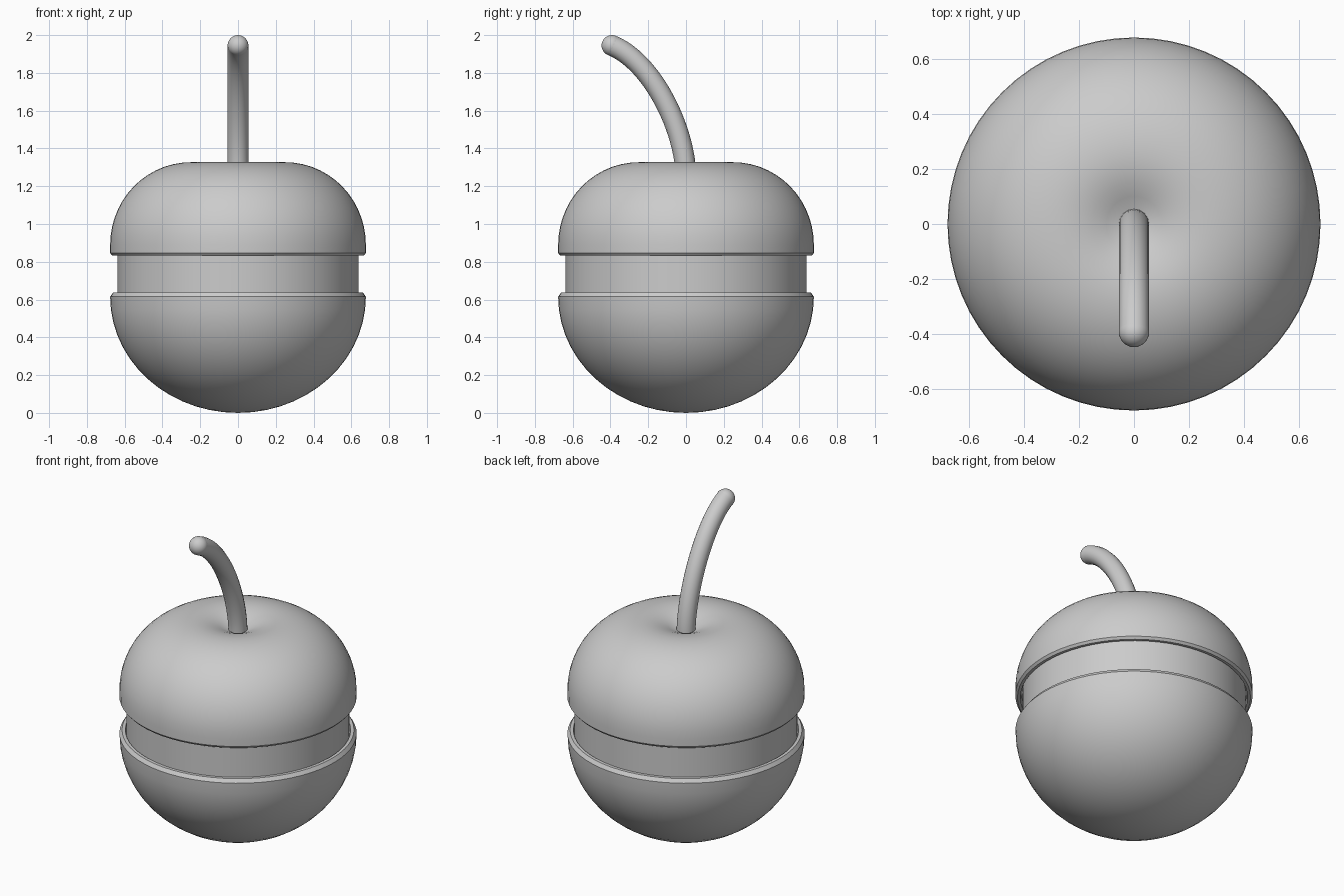
import bpy, bmesh, math
from mathutils import Vector

if "Cube" in bpy.data.objects:
    bpy.data.objects.remove(bpy.data.objects["Cube"])

SEG = 64


def lathe(name, profile):
    """Spin an (r, z) profile around the z axis."""
    bm = bmesh.new()
    verts = [bm.verts.new((r, 0, z)) for r, z in profile]
    edges = [bm.edges.new(p) for p in zip(verts, verts[1:])]
    bmesh.ops.spin(bm, geom=verts + edges, cent=(0, 0, 0), axis=(0, 0, 1),
                   angle=math.tau, steps=SEG, use_merge=True)
    bmesh.ops.remove_doubles(bm, verts=bm.verts, dist=1e-4)
    bmesh.ops.recalc_face_normals(bm, faces=bm.faces)
    mesh = bpy.data.meshes.new(name)
    bm.to_mesh(mesh)
    bm.free()
    ob = bpy.data.objects.new(name, mesh)
    bpy.context.collection.objects.link(ob)
    smooth(ob)
    return ob


def smooth(ob):
    bpy.ops.object.select_all(action='DESELECT')
    ob.select_set(True)
    bpy.context.view_layer.objects.active = ob
    bpy.ops.object.shade_smooth_by_angle(angle=math.radians(30))


def arc(cr, cz, a, b, start, end, n=14):
    """Elliptical arc in the (r, z) plane, angles in degrees."""
    return [(cr + a * math.cos(math.radians(t)), cz + b * math.sin(math.radians(t)))
            for t in (start + (end - start) * i / n for i in range(n + 1))]


# Lower bowl with bevelled rim
lathe("lower_bowl", arc(0, 0.615, 0.677, 0.615, -90, 0)
      + [(0.662, 0.637), (0.643, 0.637), (0.636, 0.615), (0, 0.615)])

# Inner band between the two halves
lathe("inner_band", [(0, 0.60), (0.637, 0.60), (0.637, 0.87), (0, 0.87)])

# Lid with a rim, rounded shoulder and dimple around the stem
lathe("lid", [(0, 0.865), (0.645, 0.865), (0.648, 0.832), (0.665, 0.832), (0.677, 0.846)]
      + arc(0.25, 0.89, 0.427, 0.437, 0, 90)
      + [(0.20, 1.323), (0.15, 1.311), (0.10, 1.292), (0.055, 1.27), (0, 1.26)])

# Curved stem with a rounded tip
R = 0.055
curve = bpy.data.curves.new("stem", 'CURVE')
curve.dimensions = '3D'
curve.bevel_depth = R
curve.bevel_resolution = 6
curve.use_fill_caps = True
spline = curve.splines.new('BEZIER')
spline.resolution_u = 24
spline.bezier_points.add(1)
tip = Vector((0, -0.392, 1.945))
base, end = spline.bezier_points
for p, co, left, right in ((base, (0, 0, 1.24), (0, 0, 1.0), (0, 0, 1.5)),
                           (end, tip, (0, -0.18, 1.86), (0, -0.6, 2.03))):
    p.handle_left_type = p.handle_right_type = 'FREE'
    p.co, p.handle_left, p.handle_right = co, left, right
stem = bpy.data.objects.new("stem", curve)
bpy.context.collection.objects.link(stem)

bpy.ops.mesh.primitive_uv_sphere_add(segments=32, ring_count=16, radius=R, location=tip)
bpy.context.object.name = "stem_tip"
smooth(bpy.context.object)
